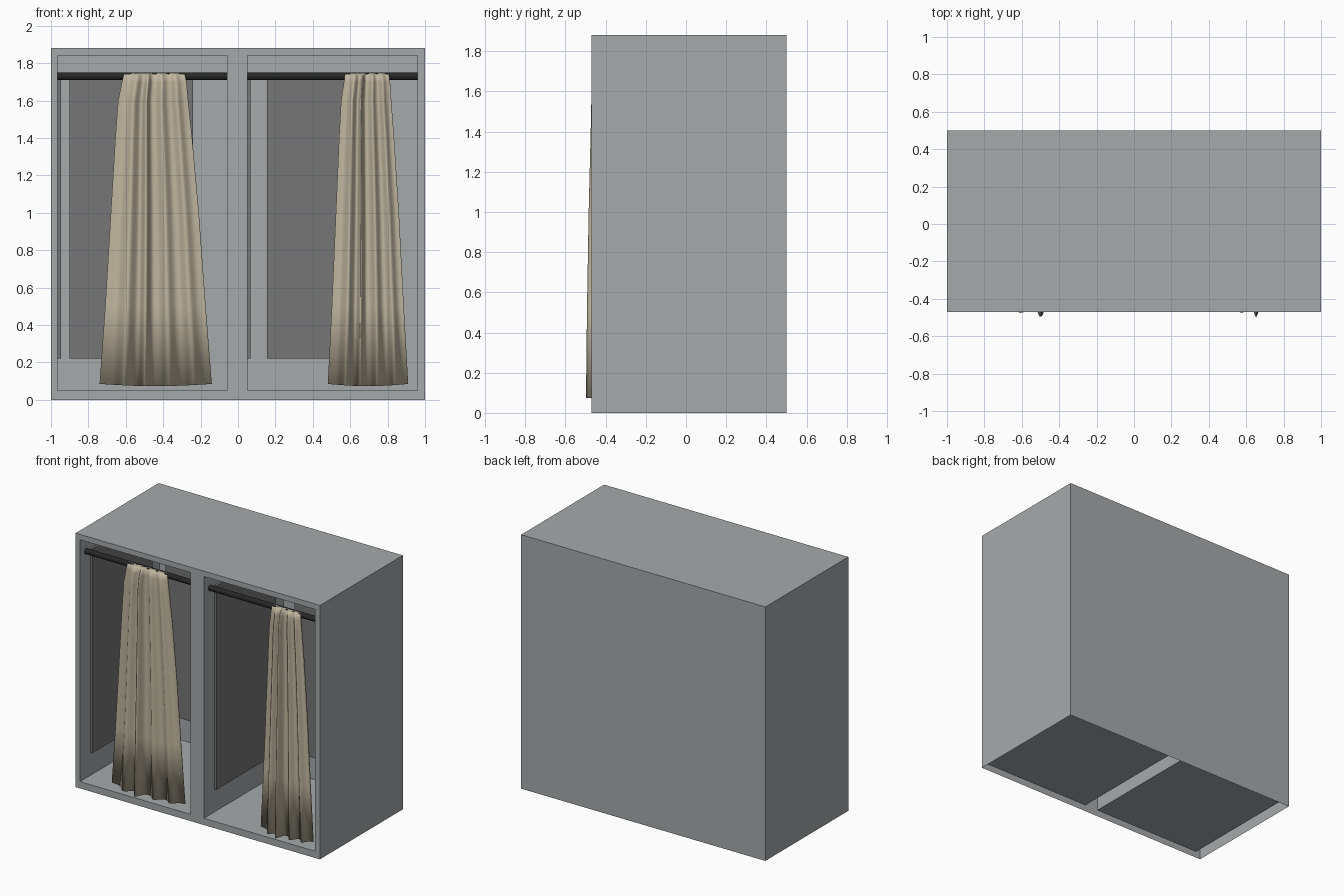
import bpy, bmesh, math
from mathutils import Vector

if "Cube" in bpy.data.objects:
    bpy.data.objects.remove(bpy.data.objects["Cube"])


def material(name, rgb):
    m = bpy.data.materials.new(name)
    m.diffuse_color = (*rgb, 1)
    m.use_nodes = True
    m.node_tree.nodes["Principled BSDF"].inputs["Base Color"].default_value = m.diffuse_color
    return m


GREY = material("grey_body", (0.38, 0.40, 0.41))
DARK = material("dark_grey_panel", (0.18, 0.18, 0.18))
BLACK = material("black_rod", (0.02, 0.02, 0.02))
CLOTH = material("beige_cloth", (0.53, 0.47, 0.35))


def finish(name, bm, mat):
    me = bpy.data.meshes.new(name)
    bm.to_mesh(me)
    bm.free()
    me.materials.append(mat)
    ob = bpy.data.objects.new(name, me)
    bpy.context.collection.objects.link(ob)
    return ob


def quad(bm, pts, normal):
    pts = [Vector(p) for p in pts]
    if (pts[1] - pts[0]).cross(pts[2] - pts[0]).dot(Vector(normal)) < 0:
        pts.reverse()
    bm.faces.new([bm.verts.new(p) for p in pts])


def shell(bm, lo, hi, sides, inward=False):
    """Some sides of a box, each given as axis letter and sign."""
    for s in sides:
        a = "xyz".index(s[0])
        b, c = [i for i in range(3) if i != a]
        sign = 1 if s[1] == "+" else -1
        pts = []
        for tb, tc in ((0, 0), (1, 0), (1, 1), (0, 1)):
            p = [0, 0, 0]
            p[a] = hi[a] if sign > 0 else lo[a]
            p[b] = (lo, hi)[tb][b]
            p[c] = (lo, hi)[tc][c]
            pts.append(p)
        n = [0, 0, 0]
        n[a] = -sign if inward else sign
        quad(bm, pts, n)


def box(name, lo, hi, mat):
    bm = bmesh.new()
    shell(bm, lo, hi, ["x+", "x-", "y+", "y-", "z+", "z-"])
    return finish(name, bm, mat)


FRONT, BACK, INNER = -0.47, 0.50, 0.46
TOP, FLOOR, CEIL = 1.88, 0.05, 1.84
BAYS = [(-0.965, -0.06), (0.05, 0.96)]

# Body: outer skin open underneath, front frame, two recessed bays
bm = bmesh.new()
shell(bm, (-1, FRONT, 0), (1, BACK, TOP), ["x+", "x-", "y+", "z+"])
for z0, z1 in ((0, FLOOR), (CEIL, TOP)):
    shell(bm, (-1, FRONT, z0), (1, FRONT, z1), ["y-"])
for x0, x1 in ((-1, BAYS[0][0]), (BAYS[0][1], BAYS[1][0]), (BAYS[1][1], 1)):
    shell(bm, (x0, FRONT, FLOOR), (x1, FRONT, CEIL), ["y-"])
for x0, x1 in BAYS:
    shell(bm, (x0, FRONT, FLOOR), (x1, INNER, CEIL),
          ["x+", "x-", "y+", "z+", "z-"], inward=True)
bmesh.ops.remove_doubles(bm, verts=bm.verts, dist=1e-5)
finish("booth_body", bm, GREY)


# Curtain: folded sheet, flaring downwards
FOLDS = [(0.22, 0.07, 0.055), (0.40, 0.04, 0.078), (0.62, 0.06, 0.045), (0.84, 0.06, 0.04)]
# height, left edge, right edge (shares of the bottom width), fold strength, base y
ROWS = [(1.75, 0.225, 0.75, 0.15, -0.405), (1.735, 0.215, 0.76, 0.4, -0.422),
        (1.70, 0.20, 0.775, 0.55, -0.425), (1.60, 0.165, 0.79, 0.62, -0.422),
        (1.40, 0.14, 0.825, 0.70, -0.42), (1.00, 0.10, 0.885, 0.83, -0.42),
        (0.50, 0.05, 0.945, 0.94, -0.42), (0.085, 0.0, 1.0, 1.0, -0.42)]


def curtain(name, x0, x1):
    n = 72
    bm = bmesh.new()
    grid = []
    for z, l, r, k, y in ROWS:
        row = []
        for i in range(n + 1):
            u = i / n
            fold = sum(d * math.exp(-((u - c) / w) ** 2) for c, w, d in FOLDS)
            sag = 0.012 * math.sin(math.pi * u) if z < 0.1 else 0
            x = x0 + (x1 - x0) * (l + (r - l) * u)
            row.append(bm.verts.new((x, y - k * fold, z - sag)))
        grid.append(row)
    for a, b in zip(grid, grid[1:]):
        for i in range(n):
            bm.faces.new((a[i], b[i], b[i + 1], a[i + 1]))
    for f in bm.faces:
        f.smooth = True
    ob = finish(name, bm, CLOTH)
    mod = ob.modifiers.new("thickness", "SOLIDIFY")
    mod.thickness = 0.006
    mod.offset = -1


# Rods, wall panels and curtains in each bay
PANELS = [(-0.90, -0.24), (0.155, 0.81)]
DRAPES = [(-0.74, -0.14), (0.48, 0.91)]
for side, (x0, x1), (p0, p1), (c0, c1) in zip(("left", "right"), BAYS, PANELS, DRAPES):
    bm = bmesh.new()
    bmesh.ops.create_cone(bm, cap_ends=True, segments=24, radius1=0.02,
                          radius2=0.02, depth=x1 - x0)
    for f in bm.faces:
        f.smooth = len(f.verts) == 4
    rod = finish(side + "_curtain_rod", bm, BLACK)
    rod.rotation_euler = (0, math.pi / 2, 0)
    rod.location = ((x0 + x1) / 2, -0.40, 1.73)
    box(side + "_back_panel", (p0, INNER - 0.02, 0.22), (p1, INNER - 0.001, 1.73), DARK)
    box(side + "_side_panel", (x0 + 0.001, -0.35, 0.22), (x0 + 0.018, 0.35, 1.73), DARK)
    curtain(side + "_curtain", c0, c1)
